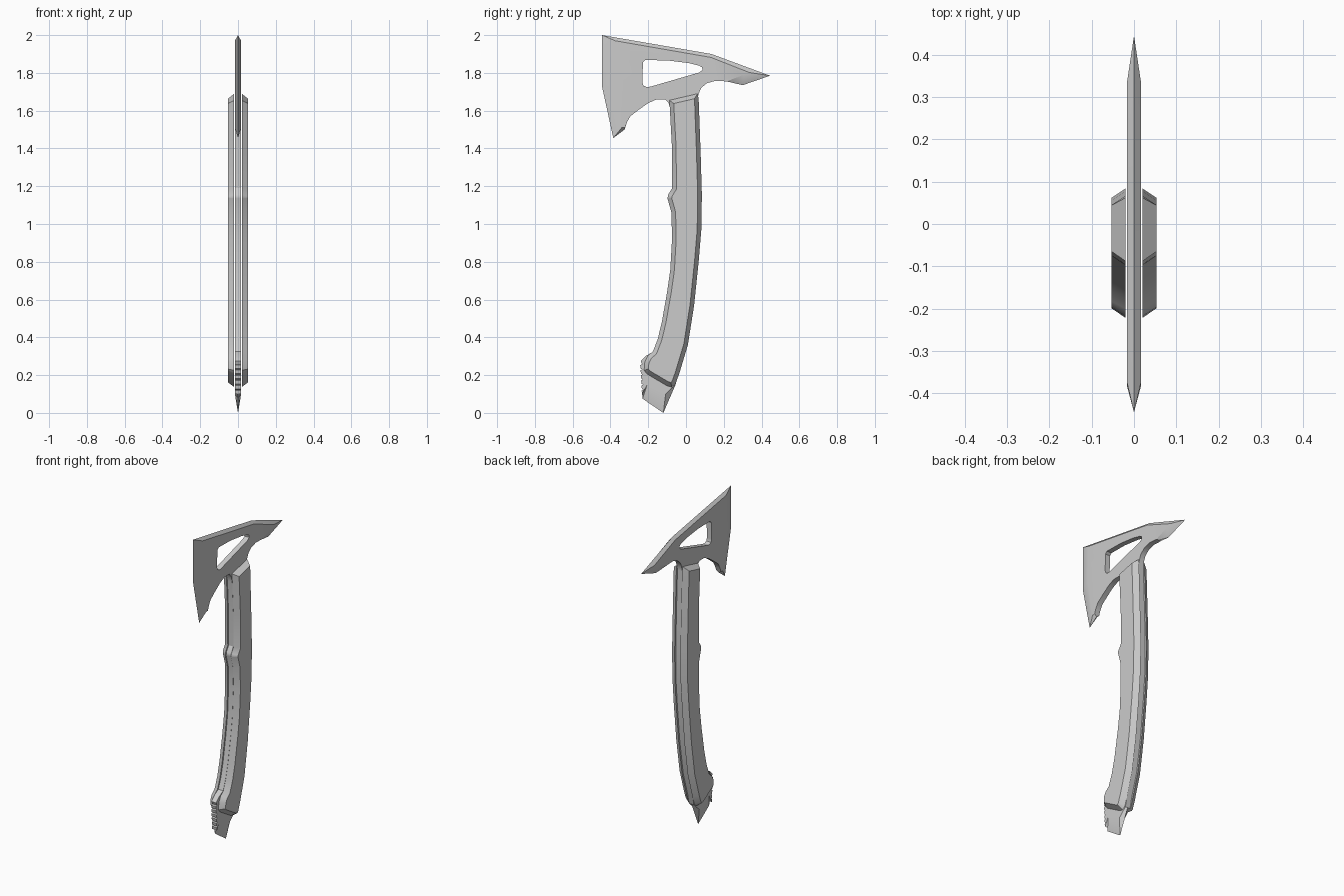
import bpy, bmesh
from mathutils import Vector

if "Cube" in bpy.data.objects:
    bpy.data.objects.remove(bpy.data.objects["Cube"])

T = 0.0165                # half thickness of the steel plate
IN, OUT = 0.020, 0.053    # inner and outer x of the grip scales

# Shared handle curves (y, z)
BACK = [(.067, 1.66), (.077, 1.39), (.084, 1.155), (.081, .97), (.067, .80),
        (.043, .57), (.01, .36), (-.035, .21)]            # top to bottom
FRONT = [(-.175, .325), (-.150, .39), (-.128, .48), (-.10, .64), (-.083, .76),
         (-.074, .92), (-.077, 1.06), (-.098, 1.135), (-.095, 1.155),
         (-.073, 1.19), (-.074, 1.40), (-.085, 1.60)]     # bottom to top


def offset(pts, d):
    """Inset a clockwise 2D outline by d."""
    out, n = [], len(pts)
    for i in range(n):
        a, b, c = (Vector(pts[(i + k) % n][:2]) for k in (-1, 0, 1))
        u, v = (b - a).normalized(), (c - b).normalized()
        nu, nv = Vector((u.y, -u.x)), Vector((v.y, -v.x))
        m = (nu + nv).normalized()
        p = b + m * (d / max(m.dot(nu), 0.5))
        out.append((p.x, p.y))
    return out


def ring(bm, pts, x):
    vs = [bm.verts.new((x, y, z)) for y, z in pts]
    es = [bm.edges.new((vs[i], vs[(i + 1) % len(vs)])) for i in range(len(vs))]
    return vs, es


def bridge(bm, a, b):
    n = len(a)
    for i in range(n):
        j = (i + 1) % n
        bm.faces.new((a[i], a[j], b[j], b[i]))


def cap(bm, edges):
    bmesh.ops.triangle_fill(bm, edges=edges, use_beauty=True, normal=(1, 0, 0))


def finish(bm, name, angle):
    bmesh.ops.remove_doubles(bm, verts=bm.verts[:], dist=1e-5)
    bmesh.ops.dissolve_limit(bm, angle_limit=0.005, verts=bm.verts[:], edges=bm.edges[:])
    bmesh.ops.recalc_face_normals(bm, faces=bm.faces[:])
    me = bpy.data.meshes.new(name)
    bm.to_mesh(me)
    bm.free()
    ob = bpy.data.objects.new(name, me)
    bpy.context.collection.objects.link(ob)
    bpy.ops.object.select_all(action='DESELECT')
    ob.select_set(True)
    bpy.context.view_layer.objects.active = ob
    bpy.ops.object.shade_smooth_by_angle(angle=angle)
    wn = ob.modifiers.new("weighted", 'WEIGHTED_NORMAL')
    wn.keep_sharp = True
    return ob


# Steel plate outline: (y, z, dy, dz), dy/dz = bevel offset of the flat face
outline = [(-.445, 2.0, .07, -.03), (.135, 1.90, -.003, -.018),
           (.445, 1.785, -.11, .017), (.30, 1.735, .005, .055),
           (.215, 1.755), (.155, 1.758), (.11, 1.745), (.08, 1.72), (.067, 1.69)]
outline += [(y - .006, z) for y, z in BACK]
# pommel with striking point and thumb serrations
outline += [(-.055, .15), (-.12, 0, .012, .10), (-.23, .075, .025, .075)]
TEETH = 6
for i in range(TEETH):
    z = .10 + i * .027
    y = -.232 - i * .0015
    outline += [(y, z), (y - .003, z + .018), (y + .007, z + .022)]
outline += [(-.240, .275), (-.215, .30)]
outline += [(y + .004, z) for y, z in FRONT]
# beard and cutting edge
outline += [(-.092, 1.64), (-.11, 1.66), (-.155, 1.66), (-.20, 1.64), (-.25, 1.605),
            (-.295, 1.57), (-.312, 1.54), (-.325, 1.50, .003, .012),
            (-.385, 1.455, .045, .055), (-.445, 1.73, .062, .015)]

# Window in the head, corners rounded
window = [(-.215, 1.868), (-.10, 1.866), (.015, 1.852), (.07, 1.838), (.085, 1.83),
          (.087, 1.815), (.07, 1.802), (-.185, 1.728), (-.205, 1.724),
          (-.225, 1.732), (-.231, 1.75), (-.228, 1.855)]

# Axe plate: centre edge ring, two flat faces, window walls
bm = bmesh.new()
mid, _ = ring(bm, [p[:2] for p in outline], 0)
face_pts = [(p[0] + p[2], p[1] + p[3]) if len(p) == 4 else p for p in outline]
walls = []
for s in (-1, 1):
    v, e = ring(bm, face_pts, s * T)
    hv, he = ring(bm, window, s * T)
    bridge(bm, mid, v)
    cap(bm, e + he)
    walls.append(hv)
bridge(bm, *walls)
finish(bm, "axe_plate", 0.5)

# Grip scales: chamfered slabs on both sides of the plate
grip = [(.062, 1.69)] + BACK + [(-.055, .155), (-.075, .137), (-.10, .143),
        (-.205, .205), (-.222, .225), (-.218, .27), (-.20, .305)] + FRONT + [(-.088, 1.655)]
inner = offset(grip, .022)
for s, name in ((1, "grip_scale_right"), (-1, "grip_scale_left")):
    bm = bmesh.new()
    a, ea = ring(bm, grip, s * IN)
    b, eb = ring(bm, inner, s * OUT)
    bridge(bm, a, b)
    cap(bm, ea)
    cap(bm, eb)
    finish(bm, name, 0.6)
